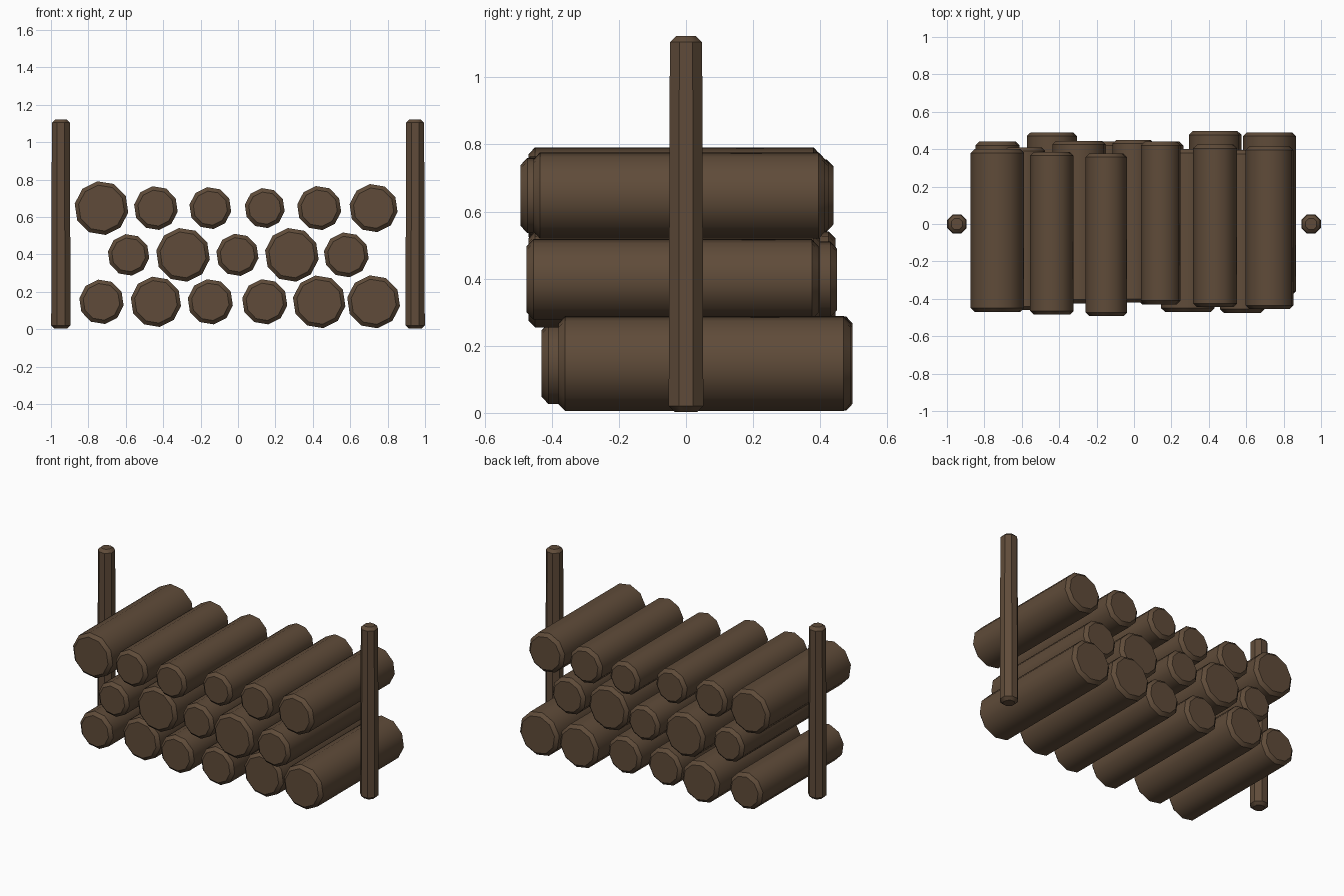
import bpy, bmesh, math
from mathutils import Matrix

cube = bpy.data.objects.get("Cube")
if cube:
    bpy.data.objects.remove(cube, do_unlink=True)

# Single bark colour
bark = bpy.data.materials.new("brown_bark")
bark.use_nodes = True
colour = (0.115, 0.071, 0.041, 1)
bark.diffuse_color = colour
bark.node_tree.nodes["Principled BSDF"].inputs["Base Color"].default_value = colour


def round_timber(name, sides, r_start, r_end, length, chamfer, transform, turn):
    """Chamfered round pole along local z, centred on its origin."""
    bm = bmesh.new()
    bmesh.ops.create_cone(bm, cap_ends=True, segments=sides, radius1=r_start,
                          radius2=r_end, depth=length,
                          matrix=Matrix.Rotation(turn, 4, 'Z'))
    rims = [e for e in bm.edges if abs(e.verts[0].co.z - e.verts[1].co.z) < 1e-4]
    bmesh.ops.bevel(bm, geom=rims, offset=chamfer, segments=1, affect='EDGES')
    bm.transform(transform)
    mesh = bpy.data.meshes.new(name)
    bm.to_mesh(mesh)
    bm.free()
    mesh.materials.append(bark)
    obj = bpy.data.objects.new(name, mesh)
    bpy.context.collection.objects.link(obj)
    bpy.ops.object.select_all(action='DESELECT')
    obj.select_set(True)
    bpy.context.view_layer.objects.active = obj
    bpy.ops.object.shade_smooth_by_angle(angle=math.radians(44))


# Log rows: height, first x, then (radius, back end y) per log
LOG_LENGTH, SPACING = 0.87, 0.291
rows = {
    "bottom": (0.147, -0.73, [(0.12, 0.44), (0.136, 0.49), (0.122, 0.44),
                              (0.122, 0.44), (0.142, 0.497), (0.143, 0.49)]),
    "middle": (0.398, -0.585, [(0.112, 0.41), (0.145, 0.445), (0.114, 0.45),
                               (0.145, 0.40), (0.121, 0.395)]),
    "top": (0.648, -0.73, [(0.145, 0.40), (0.118, 0.385), (0.113, 0.377),
                           (0.108, 0.44), (0.119, 0.425), (0.13, 0.415)]),
}
for row, (z, first_x, logs) in rows.items():
    for i, (radius, back) in enumerate(logs):
        place = (Matrix.Translation((first_x + i * SPACING, back - LOG_LENGTH / 2, z))
                 @ Matrix.Rotation(math.pi / 2, 4, 'X'))
        round_timber(f"{row}_log_{i + 1}", 10, radius, radius, LOG_LENGTH, 0.02,
                     place, 0.15)

# Upright posts on both sides
for side, x in (("left", 0.947), ("right", -0.947)):
    round_timber(f"{side}_post", 8, 0.056, 0.052, 1.12, 0.018,
                 Matrix.Translation((x, 0, 0.563)), math.pi / 8)
